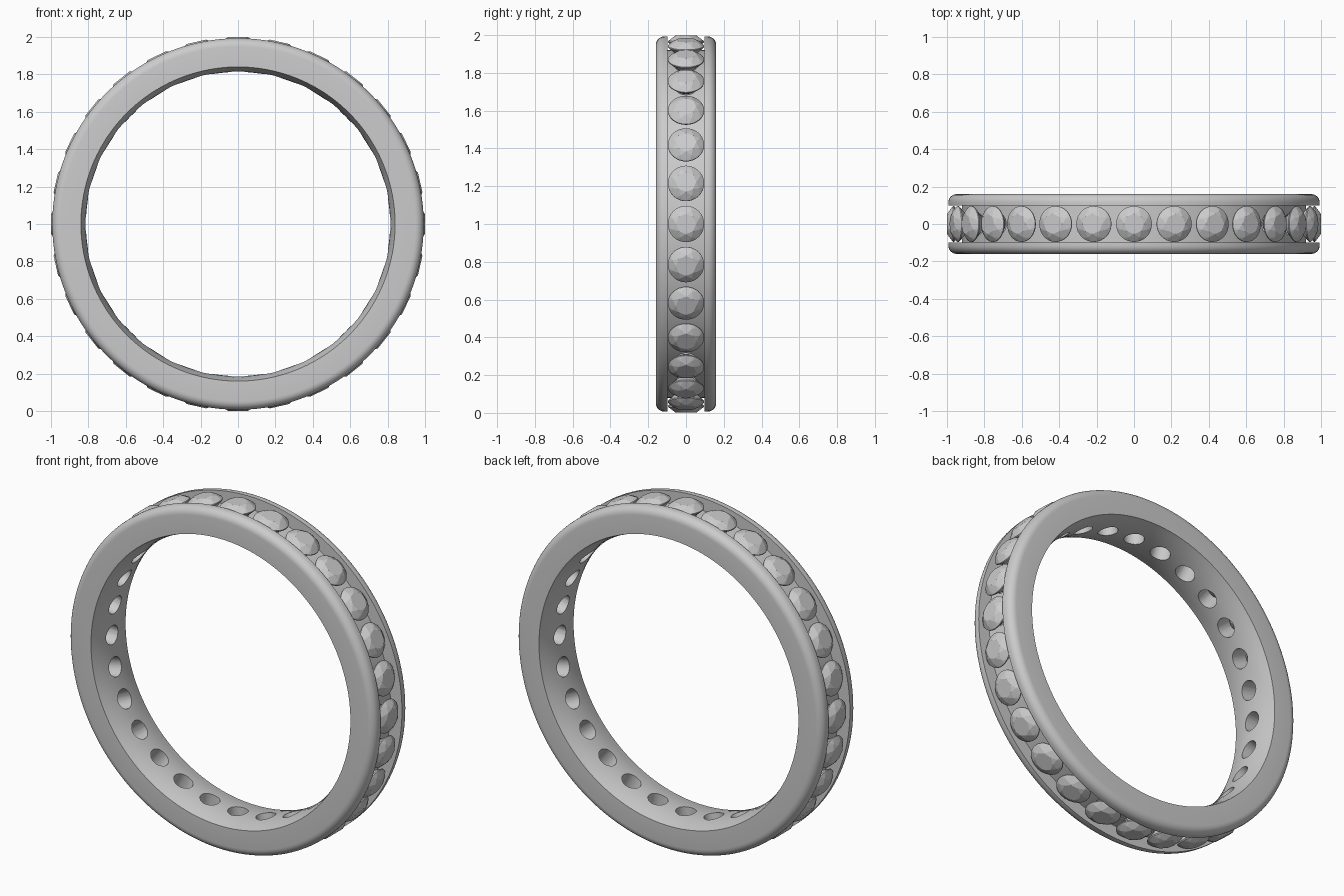
import bpy, bmesh
from math import sin, cos, pi
from mathutils import Vector, Matrix

if "Cube" in bpy.data.objects:
    bpy.data.objects.remove(bpy.data.objects["Cube"])

N_GEMS, SEG = 28, 168
CENTER = Vector((0, 0, 1))


def make_object(name, bm):
    mesh = bpy.data.meshes.new(name)
    bm.to_mesh(mesh)
    bm.free()
    ob = bpy.data.objects.new(name, mesh)
    bpy.context.collection.objects.link(ob)
    return ob


def gem_frame(i, r):
    # local z points outward from the ring axis at slot i
    a = 2 * pi * i / N_GEMS
    return Matrix.Translation(CENTER) @ Matrix.Rotation(a, 4, 'Y') @ Matrix.Translation((0, 0, r))


# Half cross-section (y, radius): channel floor, rail, rounded shoulder, comfort-fit inside
half = [(0.098, 0.92), (0.098, 0.993)]
half += [(0.115 + 0.045 * sin(t * pi / 12), 0.948 + 0.045 * cos(t * pi / 12)) for t in range(7)]
half += [(0.16 * k, 0.813 + 0.027 * k ** 2) for k in (1, 0.75, 0.5, 0.25)]
profile = half + [(0, 0.813)] + [(-y, r) for y, r in reversed(half)]

# Band: profile swept around the y axis
bm = bmesh.new()
rings = []
for s in range(SEG):
    a = 2 * pi * s / SEG
    rings.append([bm.verts.new((r * sin(a), y, 1 + r * cos(a))) for y, r in profile])
n = len(profile)
for s in range(SEG):
    p, q = rings[s], rings[(s + 1) % SEG]
    for j in range(n):
        k = (j + 1) % n
        bm.faces.new((p[j], p[k], q[k], q[j]))
bmesh.ops.recalc_face_normals(bm, faces=bm.faces)
band = make_object("band", bm)

# Drill holes under every stone
bm = bmesh.new()
for i in range(N_GEMS):
    bmesh.ops.create_cone(bm, cap_ends=True, segments=24, radius1=0.055, radius2=0.055,
                          depth=0.2, matrix=gem_frame(i, 0.865))
drill = make_object("hole_cutter", bm)
drill.hide_render = True
mod = band.modifiers.new("holes", 'BOOLEAN')
mod.operation, mod.solver, mod.object = 'DIFFERENCE', 'EXACT', drill
bpy.context.view_layer.objects.active = band
band.select_set(True)
bpy.ops.object.modifier_apply(modifier=mod.name)
bpy.data.objects.remove(drill)
bpy.ops.object.shade_smooth_by_angle(angle=pi / 6)


# Brilliant-cut stone: (radius, height, sides, angular offset in half steps)
def circle(r, z, sides, off=0):
    return [Vector((r * cos((k + off) * 2 * pi / sides), r * sin((k + off) * 2 * pi / sides), z))
            for k in range(sides)]


bm = bmesh.new()
pts = (circle(0.054, 0.034, 8) + circle(0.077, 0.021, 8, 0.5) + circle(0.096, 0.003, 32)
       + circle(0.096, -0.003, 32) + circle(0.03, -0.063, 8, 0.5) + [Vector((0, 0, -0.085))])
for p in pts:
    bm.verts.new(p)
bmesh.ops.convex_hull(bm, input=bm.verts[:])
bmesh.ops.dissolve_limit(bm, angle_limit=0.01, verts=bm.verts[:], edges=bm.edges[:])
bmesh.ops.recalc_face_normals(bm, faces=bm.faces)
first = make_object("gem_00", bm)
for i in range(N_GEMS):
    gem = first if i == 0 else bpy.data.objects.new(f"gem_{i:02d}", first.data)
    if i:
        bpy.context.collection.objects.link(gem)
    gem.matrix_world = gem_frame(i, 0.965)
